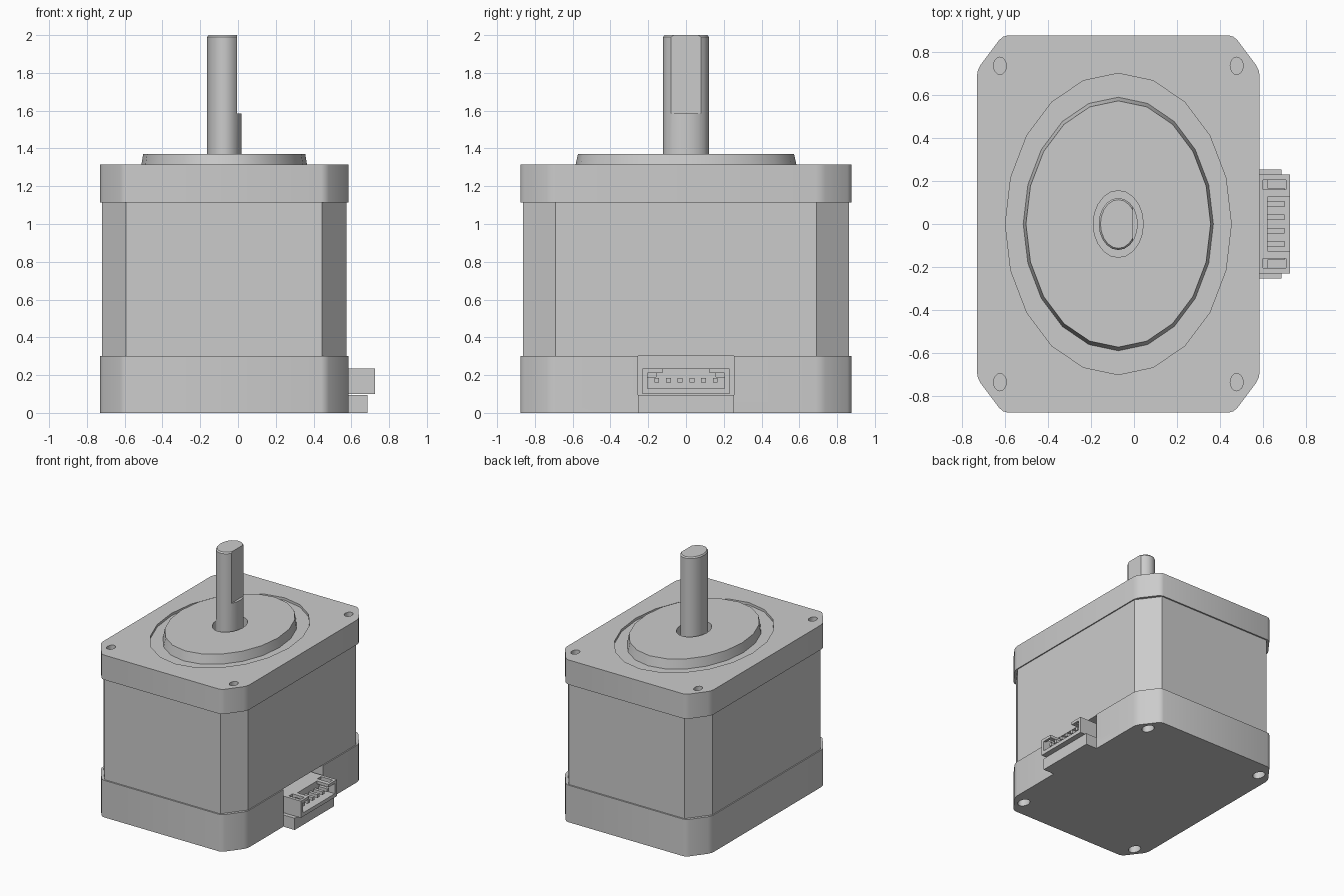
import bpy
import bmesh
from mathutils import Matrix

cube = bpy.data.objects.get("Cube")
if cube:
    bpy.data.objects.remove(cube, do_unlink=True)

SQUASH = 0.75    # the motor is narrower in x than in y
CX = -0.073      # motor axis

grey = bpy.data.materials.new("light grey")
grey.use_nodes = True
GREY = (0.6, 0.6, 0.6, 1)
grey.diffuse_color = GREY
grey.node_tree.nodes["Principled BSDF"].inputs["Base Color"].default_value = GREY


def finish(bm, name):
    bmesh.ops.recalc_face_normals(bm, faces=bm.faces)
    mesh = bpy.data.meshes.new(name)
    bm.to_mesh(mesh)
    bm.free()
    mesh.materials.append(grey)
    obj = bpy.data.objects.new(name, mesh)
    bpy.context.collection.objects.link(obj)
    return obj


def box(name, x, y, z):
    bm = bmesh.new()
    bmesh.ops.create_cube(bm, size=1)
    for v in bm.verts:
        v.co = [r[0] if c < 0 else r[1] for c, r in zip(v.co, (x, y, z))]
    return finish(bm, name)


def disc(name, r0, r1, z0, z1, x=CX, y=0.0, sides=20):
    """Elliptical cylinder or cone; radii are measured along y."""
    bm = bmesh.new()
    bmesh.ops.create_cone(bm, cap_ends=True, segments=sides, radius1=r0, radius2=r1,
                          depth=z1 - z0)
    bm.transform(Matrix.Translation((x, y, (z0 + z1) / 2)) @ Matrix.Diagonal((SQUASH, 1, 1, 1)))
    return finish(bm, name)


def block(name, half, chamfer, z0, z1, soften=0):
    """Square block with chamfered upright corners, squashed in x."""
    bm = bmesh.new()
    inner = half - chamfer
    corners = [(half, inner), (inner, half), (-inner, half), (-half, inner),
               (-half, -inner), (-inner, -half), (inner, -half), (half, -inner)]
    face = bm.faces.new([bm.verts.new((x, y, z0)) for x, y in corners])
    top = bmesh.ops.extrude_face_region(bm, geom=[face])["geom"]
    bmesh.ops.translate(bm, vec=(0, 0, z1 - z0),
                        verts=[v for v in top if isinstance(v, bmesh.types.BMVert)])
    if soften:
        upright = [e for e in bm.edges if abs(e.verts[0].co.z - e.verts[1].co.z) > 0.01]
        bmesh.ops.bevel(bm, geom=upright, offset=soften, segments=2, profile=0.5,
                        affect='EDGES')
    bm.transform(Matrix.Translation((CX, 0, 0)) @ Matrix.Diagonal((SQUASH, 1, 1, 1)))
    return finish(bm, name)


def cut(obj, cutters):
    """Subtract each cutter and remove it."""
    bpy.context.view_layer.objects.active = obj
    for c in cutters:
        c.hide_render = True
        mod = obj.modifiers.new("cut", 'BOOLEAN')
        mod.operation = 'DIFFERENCE'
        mod.solver = 'EXACT'
        mod.object = c
        bpy.ops.object.modifier_apply(modifier=mod.name)
        bpy.data.objects.remove(c, do_unlink=True)


def corner_holes(r, z0, z1):
    return [disc("hole_cutter", r, r, z0, z1, CX + sx * 0.55, sy * 0.735, 16)
            for sx in (-1, 1) for sy in (-1, 1)]


# Housing: lower cap, laminated middle, upper flange
base = block("base_cap", 0.876, 0.16, 0, 0.3, 0.03)
cut(base, corner_holes(0.055, -0.1, 0.2))
cut(base, [box("notch_cutter", (0.485, 0.9), (-0.253, 0.253), (0.095, 0.4))])

middle = block("middle_body", 0.864, 0.172, 0.3, 1.115)

flange = block("top_flange", 0.876, 0.16, 1.115, 1.315, 0.03)
cut(flange, corner_holes(0.04, 1.2, 1.4))
cut(flange, [disc("recess_cutter", 0.7, 0.7, 1.295, 1.4),
             disc("bore_cutter", 0.155, 0.155, 1.25, 1.5)])

# Raised pilot boss with the shaft bore
boss = disc("pilot_boss", 0.59, 0.572, 1.29, 1.37)
cut(boss, [disc("bore_cutter", 0.155, 0.155, 1.2, 1.5)])

# Output shaft with a flat on its upper part and a tiny rounded tip
shaft = disc("shaft", 0.121, 0.121, 1.2, 1.99)
bm = bmesh.new()
bm.from_mesh(shaft.data)
tip = [f for f in bm.faces if f.normal.z > 0.9]
bmesh.ops.inset_region(bm, faces=tip, thickness=0.008, depth=0.01)
bm.to_mesh(shaft.data)
bm.free()
cut(shaft, [box("flat_cutter", (-0.005, 0.3), (-0.3, 0.3), (1.585, 2.2))])

# Connector: ledge, open housing, pins
ledge = box("connector_ledge", (0.58, 0.685), (-0.253, 0.253), (0, 0.095))
socket = box("connector_housing", (0.486, 0.725), (-0.23, 0.23), (0.1, 0.235))
cut(socket, [box("cavity_cutter", (0.62, 0.9), (-0.205, 0.205), (0.13, 0.212)),
             box("window_cutter", (0.62, 0.9), (-0.125, 0.125), (0.2, 0.3))])
cut(socket, [box("slot_cutter", (0.6, 0.705), sorted((s * 0.16, s * 0.205)), (0.19, 0.3))
             for s in (-1, 1)])
for i in range(6):
    y = (i - 2.5) * 0.062
    box(f"connector_pin_{i + 1}", (0.61, 0.7), (y - 0.013, y + 0.013), (0.16, 0.186))

# Smooth the round parts, keep the machined edges sharp
bpy.ops.object.select_all(action='DESELECT')
for obj in (base, flange, boss, shaft):
    obj.select_set(True)
bpy.context.view_layer.objects.active = base
bpy.ops.object.shade_smooth_by_angle(angle=0.52)
bpy.ops.object.select_all(action='DESELECT')
